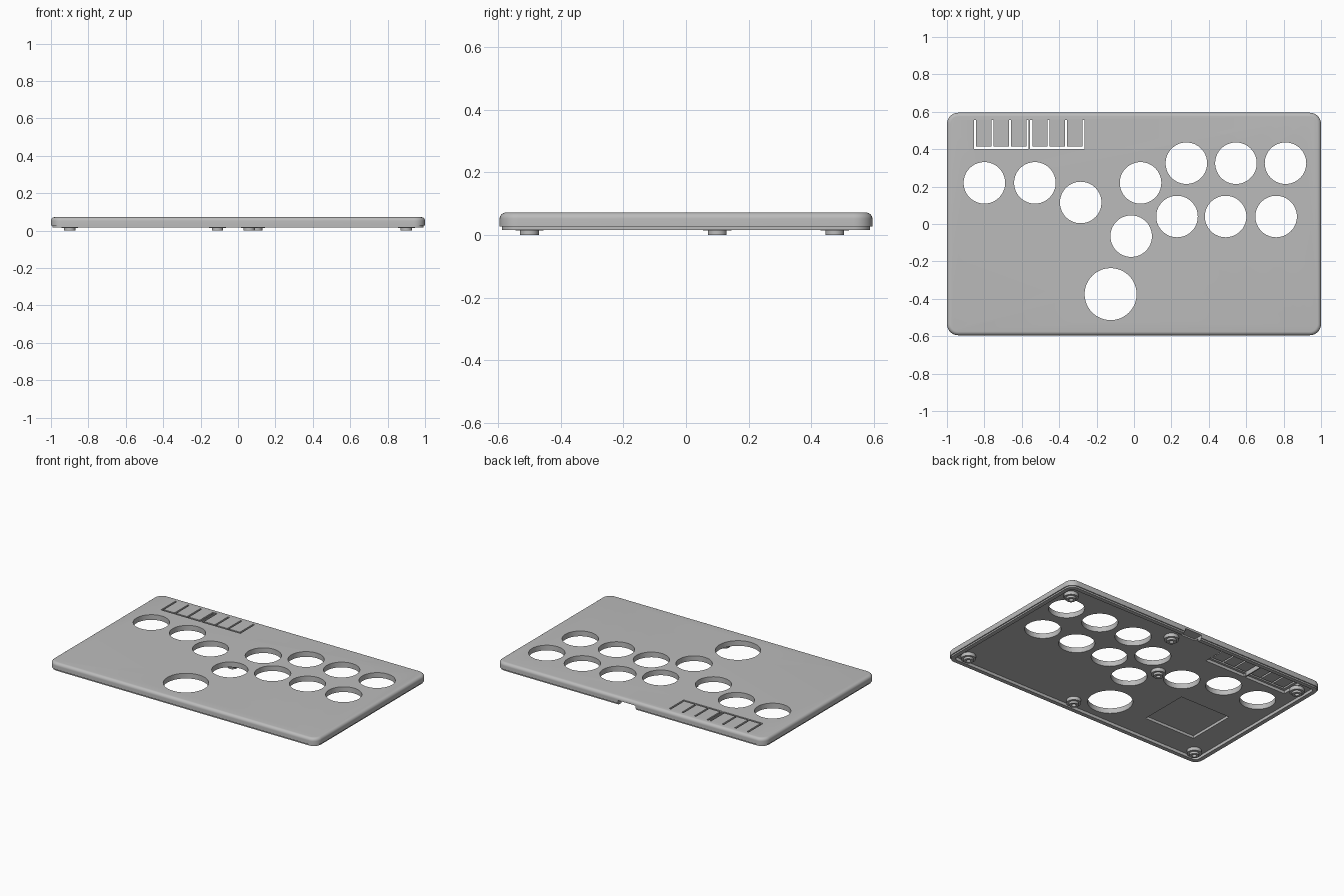
import bpy, bmesh, math
from mathutils import Vector

cube = bpy.data.objects.get("Cube")
if cube:
    bpy.data.objects.remove(cube, do_unlink=True)

HALF_X, HALF_Y = 1.0, 0.595
TOP, FLOOR = 0.072, 0.037

grey = bpy.data.materials.new("plain grey")
grey.use_nodes = True
GREY = (0.5, 0.5, 0.5, 1)
grey.diffuse_color = GREY
grey.node_tree.nodes["Principled BSDF"].inputs["Base Color"].default_value = GREY


def make_object(name, bm):
    bmesh.ops.recalc_face_normals(bm, faces=bm.faces)
    mesh = bpy.data.meshes.new(name)
    bm.to_mesh(mesh)
    bm.free()
    obj = bpy.data.objects.new(name, mesh)
    bpy.context.collection.objects.link(obj)
    mesh.materials.append(grey)
    return obj


def smooth(obj):
    bpy.ops.object.select_all(action='DESELECT')
    obj.select_set(True)
    bpy.context.view_layer.objects.active = obj
    bpy.ops.object.shade_smooth_by_angle(angle=math.radians(30))


def outline(inset, radius=0.06, steps=8):
    """Rounded rectangle, shrunk evenly by inset."""
    r = radius - inset
    points = []
    for quarter, (sx, sy) in enumerate([(1, 1), (-1, 1), (-1, -1), (1, -1)]):
        for i in range(steps + 1):
            a = math.pi / 2 * (quarter + i / steps)
            points.append((sx * (HALF_X - radius) + r * math.cos(a),
                           sy * (HALF_Y - radius) + r * math.sin(a)))
    return points


def loft(name, sections):
    """Solid through a list of (outline, z) rings."""
    bm = bmesh.new()
    rings = [[bm.verts.new((x, y, z)) for x, y in pts] for pts, z in sections]
    n = len(rings[0])
    for low, high in zip(rings, rings[1:]):
        for i in range(n):
            j = (i + 1) % n
            bm.faces.new((low[i], low[j], high[j], high[i]))
    bm.faces.new(rings[0])
    bm.faces.new(rings[-1])
    return make_object(name, bm)


def box(name, x0, x1, y0, y1, z0, z1):
    pts = [(x0, y0), (x1, y0), (x1, y1), (x0, y1)]
    return loft(name, [(pts, z0), (pts, z1)])


def circle(cx, cy, r, n=64):
    return [(cx + r * math.cos(math.tau * i / n), cy + r * math.sin(math.tau * i / n))
            for i in range(n)]


# Case with stepped lower lip and rounded top edge
sections = [(0.007, 0.017), (0.007, 0.027), (0, 0.027)]
FILLET = 0.02
for i in range(7):
    a = math.pi / 2 * i / 6
    sections.append((FILLET * (1 - math.cos(a)), TOP - FILLET * (1 - math.sin(a))))
case = loft("case", [(outline(inset), z) for inset, z in sections])

# Hollow underside
inner = outline(0.035)
cutters = [loft("underside_cutter", [(inner, -0.1), (inner, FLOOR)])]

# Button holes
buttons = [(-0.8, 0.22), (-0.53, 0.22), (-0.285, 0.115), (0.035, 0.22), (-0.015, -0.065)]
buttons += [(x, 0.325) for x in (0.28, 0.545, 0.81)]
buttons += [(x, 0.04) for x in (0.23, 0.49, 0.76)]
for x, y, r in [(x, y, 0.111) for x, y in buttons] + [(-0.125, -0.375, 0.139)]:
    ring = circle(x, y, r)
    cutters.append(loft("hole_cutter", [(ring, -0.2), (ring, 0.2)]))

# Pockets in the underside: board recess and thinned areas behind the tabs
cutters.append(box("board_cutter", -0.8, -0.42, -0.39, -0.05, 0.01, 0.055))
cutters.append(box("tab_pocket_cutter", -0.875, -0.565, 0.385, 0.555, 0.01, 0.056))
cutters.append(box("tab_pocket_cutter", -0.553, -0.25, 0.385, 0.555, 0.01, 0.056))

# Flexing tabs: two comb-shaped slits
W = 0.006
for left in (-0.85, -0.55):
    right = left + 0.28
    cutters.append(box("slit_cutter", left - W, right + W, 0.402, 0.402 + 2 * W, -0.2, 0.2))
    for i in range(4):
        x = left + 0.28 * i / 3
        cutters.append(box("slit_cutter", x - W, x + W, 0.403, 0.555, -0.2, 0.2))

# Cable notch in the back wall
cutters.append(box("notch_cutter", -0.04, 0.09, 0.53, 0.7, -0.1, 0.047))

for cutter in cutters:
    cutter.hide_render = True
    mod = case.modifiers.new("cut", 'BOOLEAN')
    mod.operation = 'DIFFERENCE'
    mod.solver = 'EXACT'
    mod.object = cutter
bpy.context.view_layer.update()
cut_mesh = bpy.data.meshes.new_from_object(
    case.evaluated_get(bpy.context.evaluated_depsgraph_get()))
case.modifiers.clear()
case.data = cut_mesh
for cutter in cutters:
    bpy.data.objects.remove(cutter, do_unlink=True)
smooth(case)

# Screw bosses: wide collar, narrow foot and a blind screw hole
BOSS = [(0.045, 0.04), (0.045, 0.014), (0.03, 0.014), (0.03, 0), (0.014, 0), (0.014, 0.035)]
bosses = [(sx * 0.9, y) for sx in (-1, 1) for y in (-0.5, 0.475)]
bosses += [(0.1, 0.475), (-0.11, 0.1), (0.06, -0.5)]
for x, y in bosses:
    smooth(loft("screw_boss", [(circle(x, y, r, 32), z) for r, z in BOSS]))
